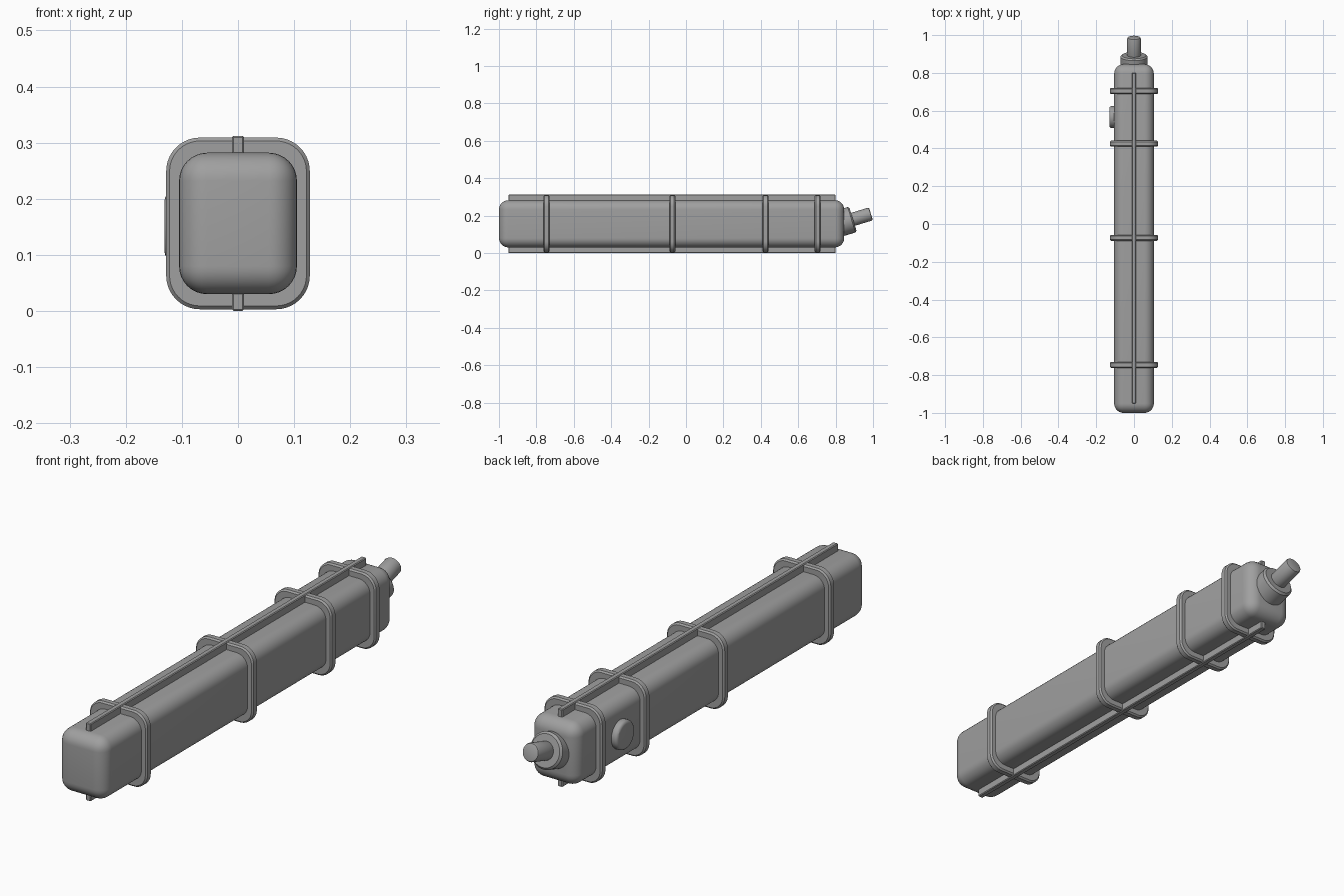
import bpy
from math import radians, cos, sin, pi
from mathutils import Vector

cube = bpy.data.objects.get("Cube")
if cube:
    bpy.data.objects.remove(cube, do_unlink=True)

grey = bpy.data.materials.new("matte_grey")
grey.use_nodes = True
GREY = (0.35, 0.35, 0.35, 1)
grey.diffuse_color = GREY
grey.node_tree.nodes["Principled BSDF"].inputs["Base Color"].default_value = GREY

MID = 0.156  # height of the casing axis


def finish(ob, name, bevel, segments, angle=30):
    """Name, colour, bevel and shade the active primitive."""
    ob.name = name
    ob.data.materials.append(grey)
    bpy.ops.object.transform_apply(location=False, rotation=False, scale=True)
    mod = ob.modifiers.new("Bevel", 'BEVEL')
    mod.width, mod.segments = bevel, segments
    mod.limit_method, mod.angle_limit = 'ANGLE', radians(40)
    bpy.ops.object.modifier_apply(modifier=mod.name)
    bpy.ops.object.shade_smooth_by_angle(angle=radians(angle))


def box(name, centre, size, bevel, segments):
    bpy.ops.mesh.primitive_cube_add(size=1, location=centre)
    ob = bpy.context.object
    ob.scale = size
    finish(ob, name, bevel, segments)


def cylinder(name, start, axis, length, radius, bevel, segments=1):
    axis = Vector(axis).normalized()
    bpy.ops.mesh.primitive_cylinder_add(
        vertices=48, radius=radius, depth=length,
        location=Vector(start) + axis * length / 2,
        rotation=axis.to_track_quat('Z', 'Y').to_euler())
    finish(bpy.context.object, name, bevel, segments)


def band(name, y, half_x, half_z, radius, width):
    """Rounded rectangular plate around the casing, with chamfered rims."""
    steps = 10
    outline = []
    for corner, (sx, sz) in enumerate([(1, 1), (-1, 1), (-1, -1), (1, -1)]):
        for i in range(steps + 1):
            a = pi / 2 * (corner + i / steps)
            outline.append((sx * (half_x - radius) + radius * cos(a),
                            sz * (half_z - radius) + radius * sin(a)))
    n = len(outline)
    verts = [(x, s * width / 2, z) for s in (-1, 1) for x, z in outline]
    faces = [tuple(range(n)), tuple(reversed(range(n, 2 * n)))]
    faces += [(i, i + n, (i + 1) % n + n, (i + 1) % n) for i in range(n)]
    mesh = bpy.data.meshes.new(name)
    mesh.from_pydata(verts, [], faces)
    ob = bpy.data.objects.new(name, mesh)
    bpy.context.collection.objects.link(ob)
    bpy.ops.object.select_all(action='DESELECT')
    ob.select_set(True)
    bpy.context.view_layer.objects.active = ob
    ob.location = (0, y, MID)
    finish(ob, name, 0.006, 1)


# Rounded casing
box("casing", (0, -0.077, MID), (0.21, 1.846, 0.252), 0.05, 8)

# Reinforcing bands
for number, y in enumerate((-0.746, -0.073, 0.425, 0.704), 1):
    band(f"band_{number}", y, 0.128, 0.153, 0.06, 0.032)

# Lengthwise ridges above and below
for name, side in (("top_ridge", 1), ("bottom_ridge", -1)):
    box(name, (0, -0.075, MID + side * 0.136), (0.022, 1.75, 0.04), 0.003, 1)

# Side button
cylinder("side_button", (-0.09, 0.566, 0.151), (-1, 0, 0), 0.041, 0.058, 0.012, 3)

# Tilted outlet at the back
tilt = Vector((0, cos(radians(17)), sin(radians(17))))
face = Vector((0, 0.893, 0.18))
cylinder("outlet_collar", face - tilt * 0.09, tilt, 0.09, 0.071, 0.008)
cylinder("outlet_nozzle", face - tilt * 0.03, tilt, 0.13, 0.036, 0.008, 2)
